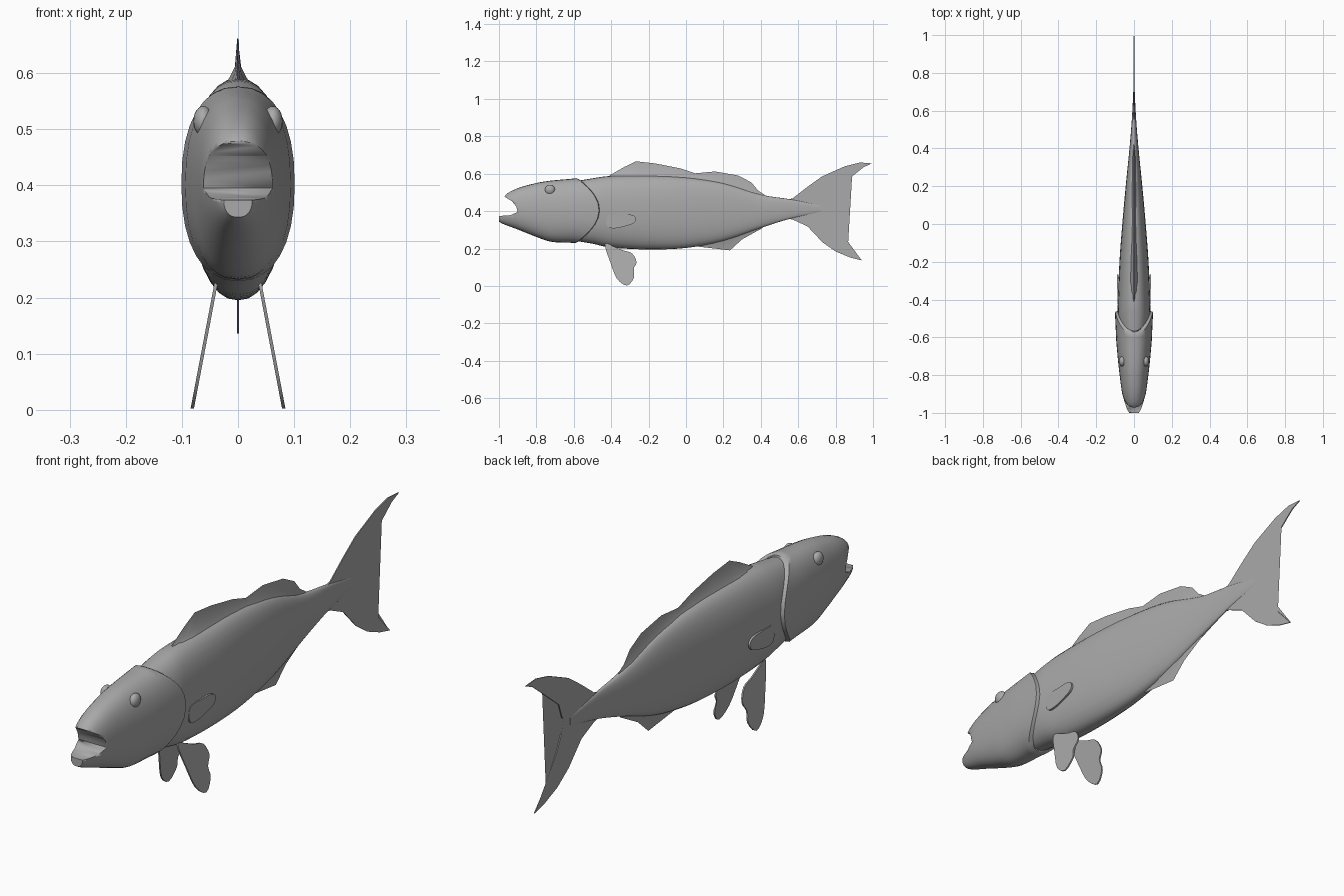
import bpy, bmesh, math
from mathutils import Vector

if "Cube" in bpy.data.objects:
    bpy.data.objects.remove(bpy.data.objects["Cube"])

grey = bpy.data.materials.new("fish grey")
grey.diffuse_color = (0.4, 0.4, 0.4, 1)
grey.use_nodes = True
grey.node_tree.nodes["Principled BSDF"].inputs["Base Color"].default_value = grey.diffuse_color


def finish(name, bm, angle=40):
    bmesh.ops.recalc_face_normals(bm, faces=bm.faces)
    mesh = bpy.data.meshes.new(name)
    bm.to_mesh(mesh)
    bm.free()
    mesh.materials.append(grey)
    ob = bpy.data.objects.new(name, mesh)
    bpy.context.collection.objects.link(ob)
    bpy.ops.object.select_all(action='DESELECT')
    ob.select_set(True)
    bpy.context.view_layer.objects.active = ob
    bpy.ops.object.shade_smooth_by_angle(angle=math.radians(angle))
    return ob


def spline(pts, n=3, closed=False):
    """Catmull-Rom curve through points of any dimension."""
    out, m = [], len(pts)
    get = (lambda i: pts[i % m]) if closed else (lambda i: pts[max(0, min(m - 1, i))])
    for i in range(m if closed else m - 1):
        a, b, c, d = (get(i + k) for k in (-1, 0, 1, 2))
        for s in range(n):
            t = s / n
            out.append(tuple(0.5 * (2 * q + (r - p) * t + (2 * p - 5 * q + 4 * r - w) * t * t
                                    + (3 * q - p - 3 * r + w) * t ** 3)
                             for p, q, r, w in zip(a, b, c, d)))
    if not closed:
        out.append(tuple(pts[-1]))
    return out


def ring(station, sides=32, power=2.3):
    y, top, bottom, half = station
    mid, h = (top + bottom) / 2, (top - bottom) / 2
    pts = []
    for i in range(sides):
        a = 2 * math.pi * i / sides
        c, s = math.cos(a), math.sin(a)
        pts.append(Vector((half * math.copysign(abs(c) ** (2 / power), c), y,
                           mid + h * math.copysign(abs(s) ** (2 / power), s))))
    return pts


def loft(name, rings, angle=40):
    bm = bmesh.new()
    rows = [[bm.verts.new(p) for p in r] for r in rings]
    for r, q in zip(rows, rows[1:]):
        for i in range(len(r)):
            j = (i + 1) % len(r)
            bm.faces.new((r[i], r[j], q[j], q[i]))
    bm.faces.new(rows[0])
    bm.faces.new(rows[-1][::-1])
    return finish(name, bm, angle)


def plate(name, outline, x_of, thick):
    """Thin fin from a (y, z) outline; x_of places it sideways."""
    bm = bmesh.new()
    a = [bm.verts.new((x_of(y, z) - thick / 2, y, z)) for y, z in outline]
    b = [bm.verts.new((x_of(y, z) + thick / 2, y, z)) for y, z in outline]
    n = len(a)
    caps = [bm.faces.new(a), bm.faces.new(b[::-1])]
    for i in range(n):
        bm.faces.new((a[i], a[(i + 1) % n], b[(i + 1) % n], b[i]))
    bmesh.ops.triangulate(bm, faces=caps)
    return finish(name, bm)


def blade(name, rows):
    """Fin with a wide root and a sharp rim; rows are (y, root z, rim z, root half width)."""
    bm = bmesh.new()
    for side in (-1, 1):
        cols = [[bm.verts.new(p) for p in ((side * w, y, r), (side * (0.002 + w * 0.15), y, r + (e - r) * 0.4),
                                           (side * 0.001, y, e))] for y, r, e, w in rows]
        for c, d in zip(cols, cols[1:]):
            for k in range(2):
                bm.faces.new((c[k], c[k + 1], d[k + 1], d[k]))
    bmesh.ops.remove_doubles(bm, verts=bm.verts, dist=0.0025)
    return finish(name, bm)


# Trunk: (y, top, bottom, half width)
trunk = [(-0.62, 0.555, 0.245, 0.07), (-0.5, 0.575, 0.226, 0.086), (-0.4, 0.588, 0.205, 0.085),
         (-0.2, 0.59, 0.195, 0.077), (0, 0.58, 0.203, 0.062), (0.2, 0.55, 0.24, 0.044),
         (0.4, 0.488, 0.31, 0.024), (0.56, 0.463, 0.36, 0.011), (0.72, 0.43, 0.395, 0.003)]
loft("body", [ring(s) for s in spline(trunk, 4)])

# Head, ending in a curved gill cover edge
head = [(-1.0, 0.40, 0.343, 0.025), (-0.97, 0.48, 0.328, 0.043), (-0.9, 0.522, 0.302, 0.062),
        (-0.8, 0.55, 0.262, 0.076), (-0.72, 0.563, 0.236, 0.085), (-0.62, 0.572, 0.231, 0.094)]
head_rings = [ring(s) for s in spline(head, 4)]


def gill_ring(station, shift):
    pts = ring(station)
    for p in pts:
        p.y = -0.465 + shift - 0.12 * ((p.z - 0.405) / 0.17) ** 2
    return pts


edge = gill_ring((0, 0.576, 0.229, 0.101), 0)
head_rings.append([a.lerp(b, 0.5) for a, b in zip(head_rings[-1], edge)])
head_rings += [edge, gill_ring((0, 0.57, 0.235, 0.078), 0.006)]
head_ob = loft("head", head_rings)

# Open mouth
mouth = [(-1.1, 0.50), (-0.985, 0.488), (-0.966, 0.475), (-0.93, 0.452), (-0.908, 0.425),
         (-0.9, 0.395), (-0.94, 0.378), (-0.995, 0.374), (-1.1, 0.374)]
cutter = plate("mouth_cutter", mouth, lambda y, z: 0, 0.4)
cut = head_ob.modifiers.new("mouth", 'BOOLEAN')
cut.operation, cut.solver, cut.object = 'DIFFERENCE', 'EXACT', cutter
bpy.context.view_layer.objects.active = head_ob
bpy.ops.object.modifier_apply(modifier="mouth")
bpy.data.objects.remove(cutter)

# Back fins and belly fin
blade("dorsal_fin", [(-0.41, 0.57, 0.59, 0.02), (-0.33, 0.575, 0.636, 0.024), (-0.267, 0.575, 0.666, 0.024),
                     (-0.166, 0.572, 0.655, 0.022), (-0.03, 0.566, 0.628, 0.018), (0.05, 0.56, 0.602, 0.016),
                     (0.155, 0.545, 0.612, 0.014), (0.28, 0.515, 0.59, 0.011), (0.35, 0.495, 0.553, 0.009),
                     (0.385, 0.485, 0.51, 0.007), (0.42, 0.475, 0.487, 0.005)])
blade("belly_fin", [(0.05, 0.225, 0.212, 0.012), (0.235, 0.265, 0.19, 0.011),
                    (0.3, 0.285, 0.249, 0.009), (0.41, 0.325, 0.31, 0.005)])

# Forked tail
tail = [(0.54, 0.46), (0.57, 0.468), (0.65, 0.53), (0.727, 0.585), (0.85, 0.64), (0.93, 0.66), (0.995, 0.655),
        (0.95, 0.635), (0.888, 0.585), (0.79, 0.505), (0.77, 0.446), (0.727, 0.414), (0.775, 0.382),
        (0.797, 0.334), (0.866, 0.216), (0.94, 0.136), (0.877, 0.152), (0.80, 0.184), (0.73, 0.233),
        (0.65, 0.318), (0.57, 0.355), (0.54, 0.36)]
plate("tail_fin", tail, lambda y, z: 0, 0.004)

# Paired fins and eyes
pelvic = spline([(-0.43, 0.23), (-0.43, 0.2), (-0.406, 0.13), (-0.37, 0.04), (-0.316, 0.002), (-0.278, 0.045),
                 (-0.283, 0.088), (-0.264, 0.126), (-0.289, 0.174), (-0.342, 0.192), (-0.395, 0.215)], 3, True)
pectoral = spline([(-0.42, 0.375), (-0.36, 0.382), (-0.29, 0.38), (-0.267, 0.36), (-0.28, 0.335),
                   (-0.33, 0.318), (-0.38, 0.308), (-0.42, 0.318)], 3, True)
for side, label in ((-1, "left"), (1, "right")):
    plate("pelvic_fin_" + label, pelvic, lambda y, z: side * (0.042 + (0.21 - z) * 0.19), 0.006)
    plate("pectoral_fin_" + label, pectoral, lambda y, z: side * (0.083 + (y + 0.4) * 0.03), 0.008)
    bm = bmesh.new()
    bmesh.ops.create_uvsphere(bm, u_segments=20, v_segments=12, radius=0.027)
    for v in bm.verts:
        v.co = (side * 0.062 + v.co.x * 0.65, -0.727 + v.co.y, 0.514 + v.co.z)
    finish("eye_" + label, bm)
